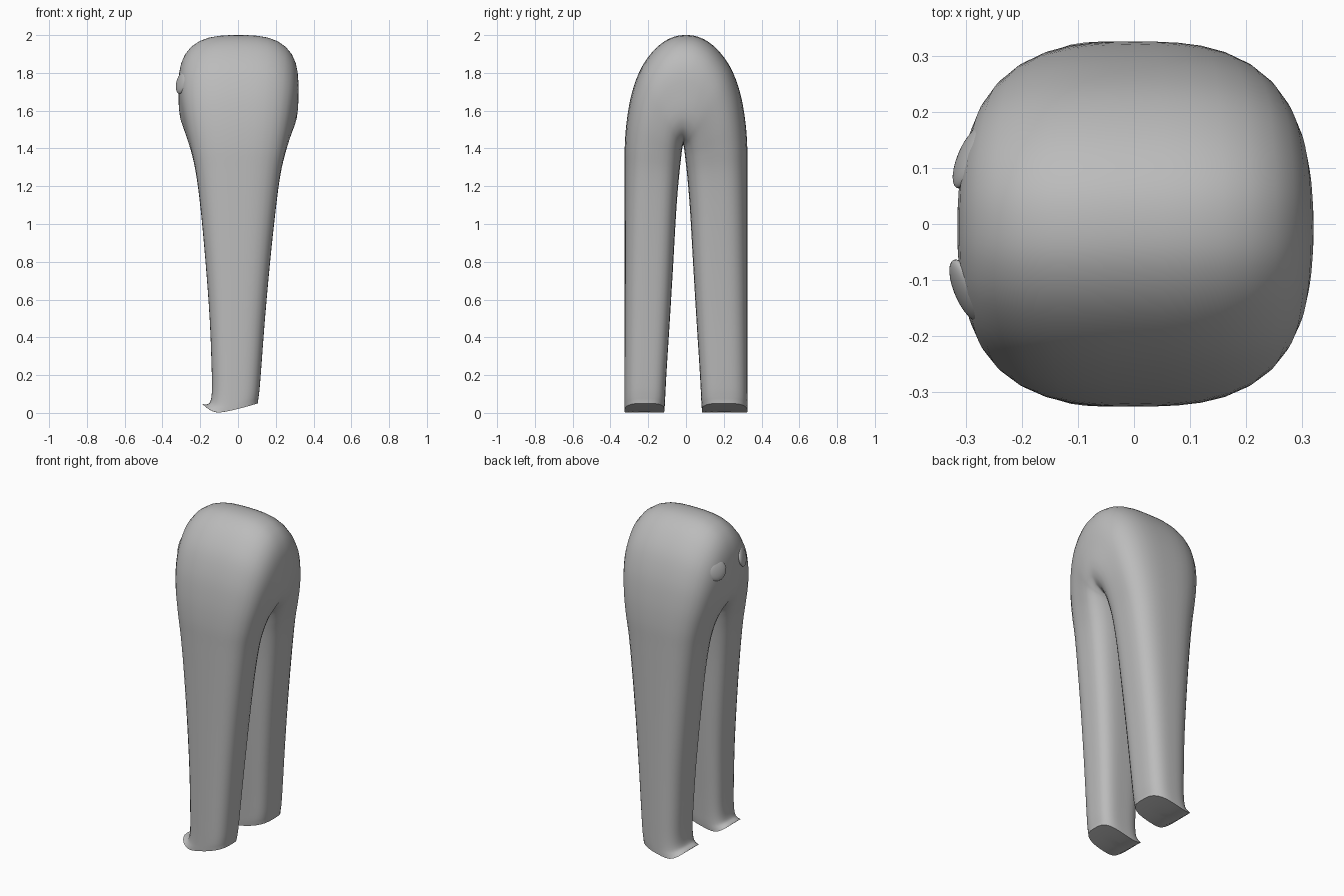
import bpy, bmesh, math
from mathutils import Vector

if "Cube" in bpy.data.objects:
    bpy.data.objects.remove(bpy.data.objects["Cube"])

grey = bpy.data.materials.new("soft_grey")
grey.diffuse_color = (0.5, 0.5, 0.5, 1)
grey.use_nodes = True
grey.node_tree.nodes["Principled BSDF"].inputs["Base Color"].default_value = grey.diffuse_color
SIDES, STEPS = 40, 4
SHIFT = -0.015                       # the gap between the legs sits slightly off centre

# Half of the arch, foot to crown: outer y, outer z, inner y, inner z, front x, back x, foot-curve weight
HALF = [
    (.325, .00, .100, .00, -.188, .106, 1.0),
    (.325, .02, .098, .02, -.165, .107, .95),
    (.325, .05, .096, .05, -.146, .110, .8),
    (.325, .12, .093, .12, -.138, .115, .3),
    (.325, .25, .086, .25, -.140, .124, 0),
    (.325, .50, .070, .50, -.150, .143, 0),
    (.325, .80, .052, .80, -.172, .170, 0),
    (.325, 1.08, .036, 1.08, -.198, .200, 0),
    (.325, 1.28, .022, 1.25, -.222, .225, 0),
    (.324, 1.42, .012, 1.34, -.245, .250, 0),
    (.312, 1.56, .007, 1.385, -.268, .273, 0),
    (.285, 1.70, .004, 1.405, -.286, .291, 0),
    (.235, 1.83, .002, 1.413, -.300, .306, 0),
    (.160, 1.93, .001, 1.417, -.310, .315, 0),
    (.080, 1.985, .0005, 1.419, -.314, .319, 0),
]
CROWN = (0, 2.0, 0, 1.42, -.315, .32, 0)
keys = HALF + [CROWN] + [(-k[0], k[1], -k[2]) + k[3:] for k in reversed(HALF)]


def spline(a, b, c, d, t):
    return [.5 * (2 * q + (r - p) * t + (2 * p - 5 * q + 4 * r - s) * t * t
                  + (3 * q - p - 3 * r + s) * t ** 3) for p, q, r, s in zip(a, b, c, d)]


def sole(x):
    """Curved underside: rises gently to the heel and curls up at the toe."""
    return .002 + (.05 * ((x + .1) / .21) ** 1.3 if x > -.1 else .045 * ((x + .1) / .088) ** 2)


def ring(key, scale=1):
    oy, oz, iy, iz, x0, x1, w = key
    outer, inner = Vector((0, oy, oz)), Vector((0, iy + SHIFT, iz))
    mid, half = (outer + inner) / 2, (outer - inner) / 2
    pts = []
    for i in range(SIDES):
        a = 2 * math.pi * i / SIDES
        c, s = math.cos(a), math.sin(a)
        n = 2.9 if c > 0 else 3.5
        r = (abs(c) ** n + abs(s) ** n) ** (-1 / n) * scale
        p = mid + half * (c * r)
        p.x = (x0 + x1) / 2 + (x1 - x0) / 2 * s * r
        p.z += w * sole(p.x)
        pts.append(p)
    return pts


# Body and both legs as one swept arch
bm = bmesh.new()
rings = [ring(keys[0], s) for s in (.25, .5, .75, .93)]
last = len(keys) - 1
for i in range(last):
    near = [keys[max(0, min(last, i + o))] for o in (-1, 0, 1, 2)]
    rings += [ring(spline(*near, t / STEPS)) for t in range(STEPS)]
rings += [ring(keys[-1], s) for s in (1, .93, .75, .5, .25)]
loops = [[bm.verts.new(p) for p in r] for r in rings]
for a, b in zip(loops, loops[1:]):
    for i in range(SIDES):
        j = (i + 1) % SIDES
        bm.faces.new((a[i], a[j], b[j], b[i]))
bm.faces.new(loops[0])
bm.faces.new(loops[-1])
bmesh.ops.recalc_face_normals(bm, faces=bm.faces)


def finish(name, bm):
    mesh = bpy.data.meshes.new(name)
    bm.to_mesh(mesh)
    bm.free()
    mesh.materials.append(grey)
    obj = bpy.data.objects.new(name, mesh)
    bpy.context.collection.objects.link(obj)
    bpy.ops.object.select_all(action='DESELECT')
    obj.select_set(True)
    bpy.context.view_layer.objects.active = obj
    bpy.ops.object.shade_smooth_by_angle(angle=math.radians(40))
    return obj


finish("body_with_legs", bm)

# Eyes: flattened discs lying on the face
for name, x, y in (("left_eye", -.292, .119), ("right_eye", -.298, -.119)):
    bm = bmesh.new()
    bmesh.ops.create_uvsphere(bm, u_segments=32, v_segments=16, radius=1)
    eye = finish(name, bm)
    eye.scale = (.06, .06, .018)
    eye.location = (x, y, 1.748)
    eye.rotation_euler = Vector((-1, math.copysign(.43, y), .25)).to_track_quat('Z', 'Y').to_euler()
